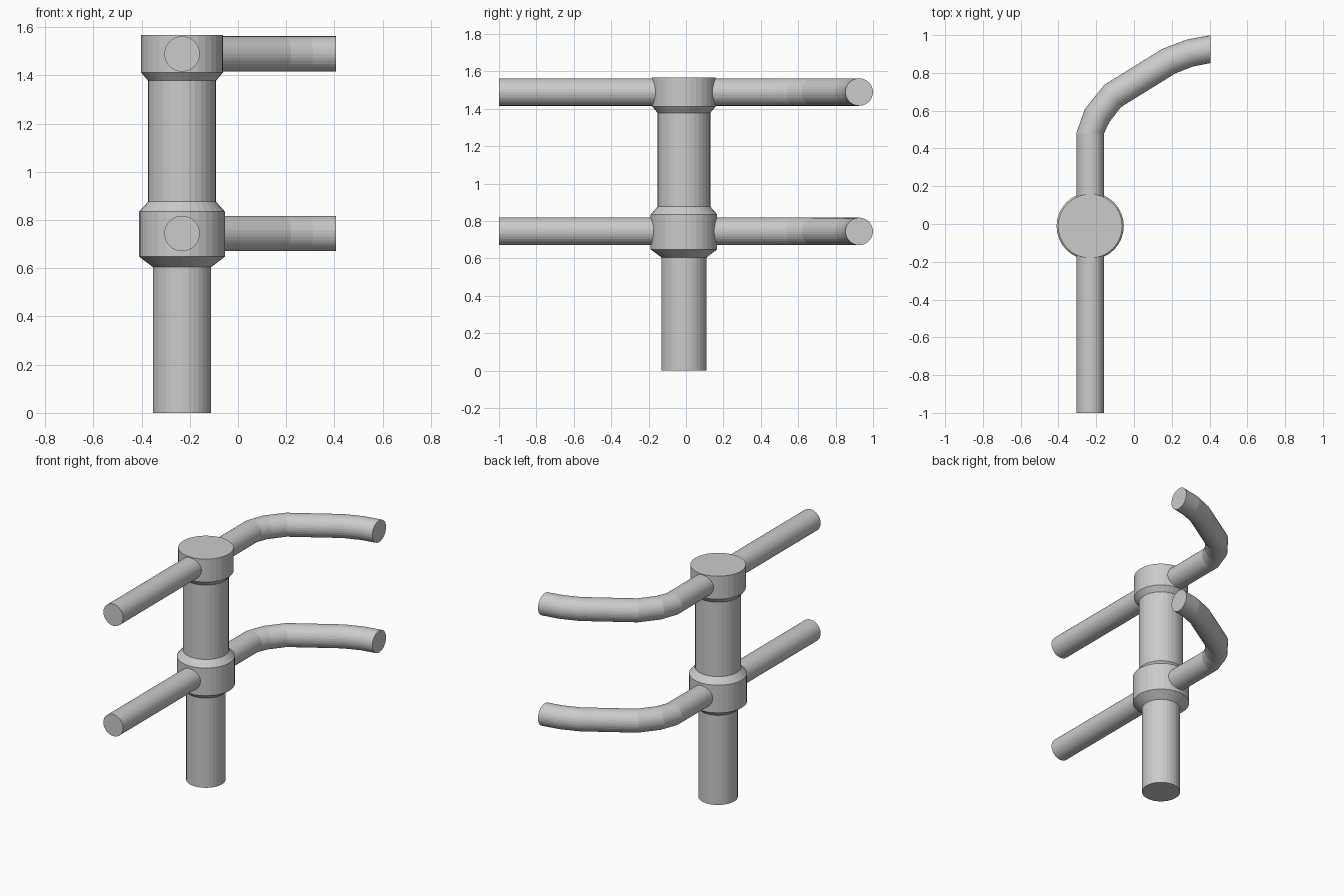
import bpy, bmesh
from math import sin, cos, pi, radians

if "Cube" in bpy.data.objects:
    bpy.data.objects.remove(bpy.data.objects["Cube"])

SIDES = 32
CX, CY = -0.232, -0.011


def loft(name, rings):
    """Closed solid through a list of vertex rings, with capped ends."""
    bm = bmesh.new()
    loops = [[bm.verts.new(p) for p in ring] for ring in rings]
    for a, b in zip(loops, loops[1:]):
        for i in range(SIDES):
            j = (i + 1) % SIDES
            bm.faces.new((a[i], a[j], b[j], b[i]))
    bm.faces.new(loops[0])
    bm.faces.new(loops[-1])
    bmesh.ops.recalc_face_normals(bm, faces=bm.faces)
    mesh = bpy.data.meshes.new(name)
    bm.to_mesh(mesh)
    bm.free()
    obj = bpy.data.objects.new(name, mesh)
    bpy.context.collection.objects.link(obj)
    return obj


ANGLES = [2 * pi * i / SIDES for i in range(SIDES)]

# Upright post: stepped profile (radius, height) with two flared collars
profile = [(0.121, 0), (0.121, 0.605), (0.178, 0.648), (0.178, 0.835),
           (0.141, 0.876), (0.141, 1.378), (0.17, 1.412), (0.17, 1.567)]
loft("post", [[(CX + r * cos(a), CY + r * sin(a), z) for a in ANGLES]
              for r, z in profile])

# Handrails: path of (x, y, heading in degrees), straight then bending right
path = [(CX, -1, 90), (CX, 0.48, 90), (-0.196, 0.573, 62),
        (-0.113, 0.678, 37), (0.184, 0.862, 30), (0.296, 0.905, 12),
        (0.406, 0.926, 0)]
R = 0.0735


def handrail(name, height):
    rings = []
    for x, y, heading in path:
        h = radians(heading)
        rings.append([(x - sin(h) * R * cos(a), y + cos(h) * R * cos(a),
                       height + R * sin(a)) for a in ANGLES])
    return loft(name, rings)


handrail("lower_rail", 0.744)
handrail("upper_rail", 1.489)
